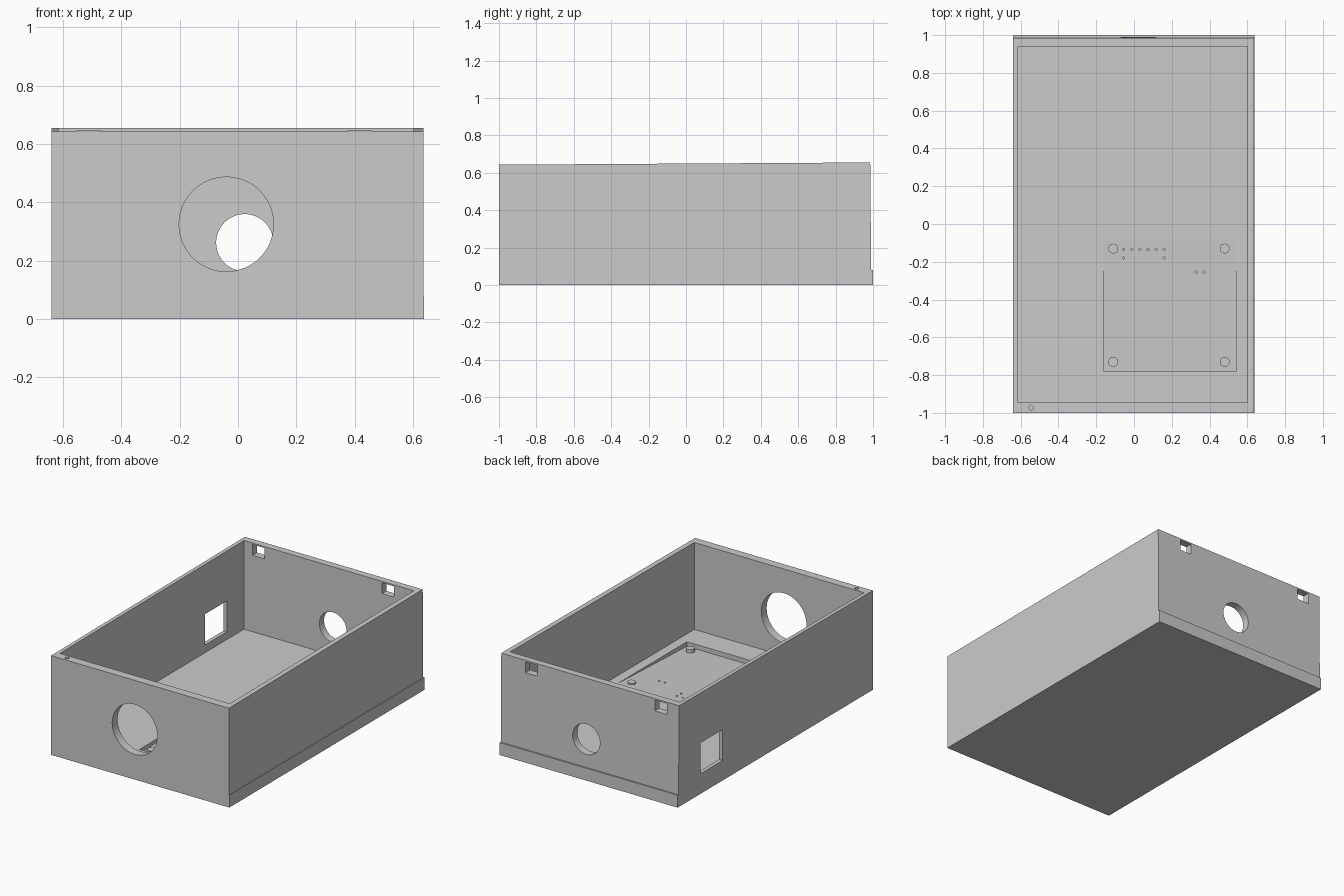
import bpy
import bmesh
from mathutils import Matrix, Vector

cube = bpy.data.objects.get("Cube")
if cube:
    bpy.data.objects.remove(cube, do_unlink=True)

# One grey for the whole enclosure
grey = bpy.data.materials.new("plain_grey")
grey.use_nodes = True
colour = (0.6, 0.6, 0.6, 1)
grey.diffuse_color = colour
grey.node_tree.nodes["Principled BSDF"].inputs["Base Color"].default_value = colour


def finish(bm, name):
    bmesh.ops.recalc_face_normals(bm, faces=bm.faces)
    mesh = bpy.data.meshes.new(name)
    bm.to_mesh(mesh)
    bm.free()
    mesh.materials.append(grey)
    obj = bpy.data.objects.new(name, mesh)
    bpy.context.collection.objects.link(obj)
    return obj


def extrude_x(name, profile, x0, x1):
    """Side profile given as (y, z) points, swept along x."""
    bm = bmesh.new()
    face = bm.faces.new([bm.verts.new((x0, y, z)) for y, z in profile])
    swept = bmesh.ops.extrude_face_region(bm, geom=[face])["geom"]
    moved = [v for v in swept if isinstance(v, bmesh.types.BMVert)]
    bmesh.ops.translate(bm, verts=moved, vec=(x1 - x0, 0, 0))
    return finish(bm, name)


def box(name, x0, x1, y0, y1, z0, z1):
    return extrude_x(name, [(y0, z0), (y1, z0), (y1, z1), (y0, z1)], x0, x1)


def cylinder(name, centre, radius, depth, axis="Z", sides=32):
    bm = bmesh.new()
    turn = Matrix.Rotation(1.5707963, 4, "X") if axis == "Y" else Matrix()
    bmesh.ops.create_cone(bm, cap_ends=True, segments=sides, radius1=radius,
                          radius2=radius, depth=depth,
                          matrix=Matrix.Translation(Vector(centre)) @ turn)
    return finish(bm, name)


def cut(target, cutters):
    for c in cutters:
        c.hide_render = True
        mod = target.modifiers.new("cut", "BOOLEAN")
        mod.operation = "DIFFERENCE"
        mod.solver = "EXACT"
        mod.object = c
    bpy.context.view_layer.update()
    graph = bpy.context.evaluated_depsgraph_get()
    mesh = bpy.data.meshes.new_from_object(target.evaluated_get(graph))
    target.modifiers.clear()
    target.data = mesh
    for c in cutters:
        bpy.data.objects.remove(c, do_unlink=True)


FLOOR = 0.08

# Floor slab with a tilted pocket and small drilled holes
base = box("base_plate", -0.64, 0.638, -1, 1, 0, FLOOR)
pocket = extrude_x("pocket_cutter",
                   [(-0.78, 0.05), (-0.08, 0.079), (-0.08, 0.12), (-0.78, 0.12)],
                   -0.16, 0.54)
drill_points = [(-0.055 + 0.043 * i, -0.135) for i in range(6)]
drill_points += [(-0.055, -0.18), (0.16, -0.18), (0.33, -0.255), (0.37, -0.255)]
drills = [cylinder("drill_cutter", (x, y, 0.09), 0.006, 0.08, sides=12)
          for x, y in drill_points]
cut(base, [pocket] + drills)

# Mounting pins standing in the pocket
for side, x in (("right", -0.11), ("left", 0.48)):
    for end, y, top in (("front", -0.73, 0.076), ("back", -0.13, 0.086)):
        cylinder(f"{end}_{side}_mounting_pin", (x, y, (top + 0.04) / 2),
                 0.026, top - 0.04, sides=24)

# Walls: sloping rim, slightly leaning back face set in above the base
walls = extrude_x("walls", [(-1, FLOOR), (0.99, FLOOR), (0.985, 0.655), (-1, 0.643)],
                  -0.64, 0.635)
openings = [
    box("cavity_cutter", -0.615, 0.602, -0.945, 0.94, 0, 1),
    cylinder("front_hole_cutter", (-0.04, -0.97, 0.325), 0.162, 0.2, "Y", 48),
    cylinder("back_hole_cutter", (0.023, 0.97, 0.262), 0.098, 0.2, "Y", 48),
    box("side_window_cutter", -0.7, -0.58, 0.54, 0.765, 0.13, 0.33),
    box("left_slot_cutter", 0.375, 0.46, 0.9, 1.1, 0.575, 0.645),
    box("right_slot_cutter", -0.553, -0.467, 0.9, 1.1, 0.575, 0.645),
    cylinder("rim_dimple_cutter", (-0.545, -0.972, 0.643), 0.013, 0.03, sides=16),
]
cut(walls, openings)

# Smooth round surfaces, keep corners crisp
for obj in bpy.context.scene.objects:
    obj.select_set(obj.type == "MESH")
bpy.context.view_layer.objects.active = walls
bpy.ops.object.shade_smooth_by_angle(angle=0.5)
